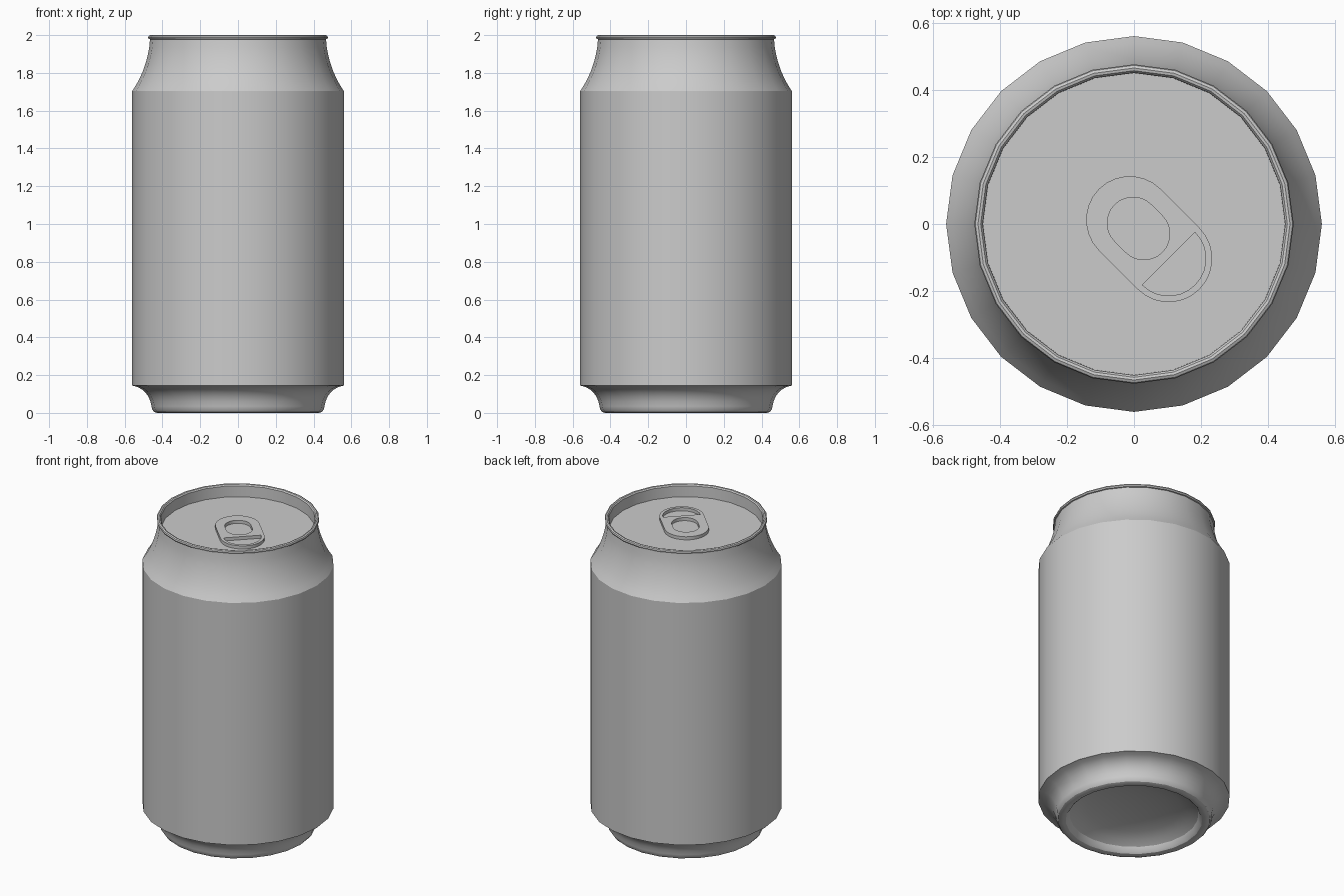
import bpy, bmesh, math
from mathutils import Vector
from mathutils.geometry import interpolate_bezier

if "Cube" in bpy.data.objects:
    bpy.data.objects.remove(bpy.data.objects["Cube"])

SIDES = 24
LID_Z = 1.92

metal = bpy.data.materials.new("brushed_grey")
metal.diffuse_color = (0.6, 0.6, 0.6, 1)
metal.use_nodes = True
metal.node_tree.nodes["Principled BSDF"].inputs["Base Color"].default_value = metal.diffuse_color


def bezier(p0, p1, p2, p3, n):
    pts = interpolate_bezier(*[Vector((p[0], p[1], 0)) for p in (p0, p1, p2, p3)], n)
    return [(p.x, p.y) for p in pts]


def finish(ob):
    ob.data.materials.append(metal)
    bpy.ops.object.select_all(action='DESELECT')
    ob.select_set(True)
    bpy.context.view_layer.objects.active = ob
    bpy.ops.object.shade_smooth_by_angle(angle=math.radians(30))


def lathe(name, profile):
    """Revolve (radius, z) points about z; radius 0 makes a pole."""
    bm = bmesh.new()
    rings = []
    for r, z in profile:
        n = 1 if r < 1e-5 else SIDES
        rings.append([bm.verts.new((r * math.cos(2 * math.pi * i / SIDES),
                                    r * math.sin(2 * math.pi * i / SIDES), z)) for i in range(n)])
    for a, b in zip(rings, rings[1:]):
        for i in range(SIDES):
            j = (i + 1) % SIDES
            quad = [a[i % len(a)], a[j % len(a)], b[j % len(b)], b[i % len(b)]]
            bm.faces.new(list(dict.fromkeys(quad)))
    me = bpy.data.meshes.new(name)
    bm.to_mesh(me)
    bm.free()
    ob = bpy.data.objects.new(name, me)
    bpy.context.collection.objects.link(ob)
    finish(ob)


# Can shell: domed underside, foot, wall, neck, rolled rim and inner wall
dome = [(0.39 * math.sin(t), 0.012 + 0.10 * math.cos(t))
        for t in [math.pi / 2 * i / 6 for i in range(7)]]
foot = [(0.40, 0.003), (0.415, 0.0), (0.43, 0.0), (0.445, 0.006), (0.455, 0.02)]
flare = bezier((0.458, 0.035), (0.465, 0.09), (0.50, 0.135), (0.56, 0.145), 7)
neck = bezier((0.56, 1.705), (0.512, 1.77), (0.47, 1.88), (0.466, 1.978), 8)
rim = [(0.473, 1.980), (0.476, 1.988), (0.473, 1.996), (0.465, 2.0),
       (0.457, 1.998), (0.451, 1.990)]
lathe("can_shell", dome + foot + flare + neck + rim + [(0.45, LID_Z)])

# Recessed lid
lathe("lid", [(0.45, LID_Z), (0, LID_Z)])


def arc(cx, r, a0, a1, n=14):
    return [(cx + r * math.cos(math.radians(a0 + (a1 - a0) * i / n)),
             r * math.sin(math.radians(a0 + (a1 - a0) * i / n))) for i in range(n + 1)]


def capsule(x0, x1, r):
    return arc(x1, r, -90, 90) + arc(x0, r, 90, 270)


# Pull tab: capsule plate with a finger hole and a half-round hole, turned to the front right
cu = bpy.data.curves.new("tab_outline", 'CURVE')
cu.dimensions = '2D'
cu.fill_mode = 'BOTH'
cu.extrude = 0.01
for loop in (capsule(-0.018, 0.146, 0.13), capsule(-0.004, 0.042, 0.077), arc(0.146, 0.111, -90, 90)):
    sp = cu.splines.new('POLY')
    sp.points.add(len(loop) - 1)
    for p, (x, y) in zip(sp.points, loop):
        p.co = (x, y, 0, 1)
    sp.use_cyclic_u = True
outline = bpy.data.objects.new("tab_outline", cu)
bpy.context.collection.objects.link(outline)
bpy.context.view_layer.update()
mesh = bpy.data.meshes.new_from_object(outline.evaluated_get(bpy.context.evaluated_depsgraph_get()))
bpy.data.objects.remove(outline)
bm = bmesh.new()
bm.from_mesh(mesh)
bmesh.ops.remove_doubles(bm, verts=bm.verts, dist=1e-5)
bmesh.ops.recalc_face_normals(bm, faces=bm.faces)
bm.to_mesh(mesh)
bm.free()
mesh.materials.clear()
tab = bpy.data.objects.new("pull_tab", mesh)
tab.location = (0, 0, LID_Z + 0.01)
tab.rotation_euler = (0, 0, math.radians(-45))
bpy.context.collection.objects.link(tab)
finish(tab)
